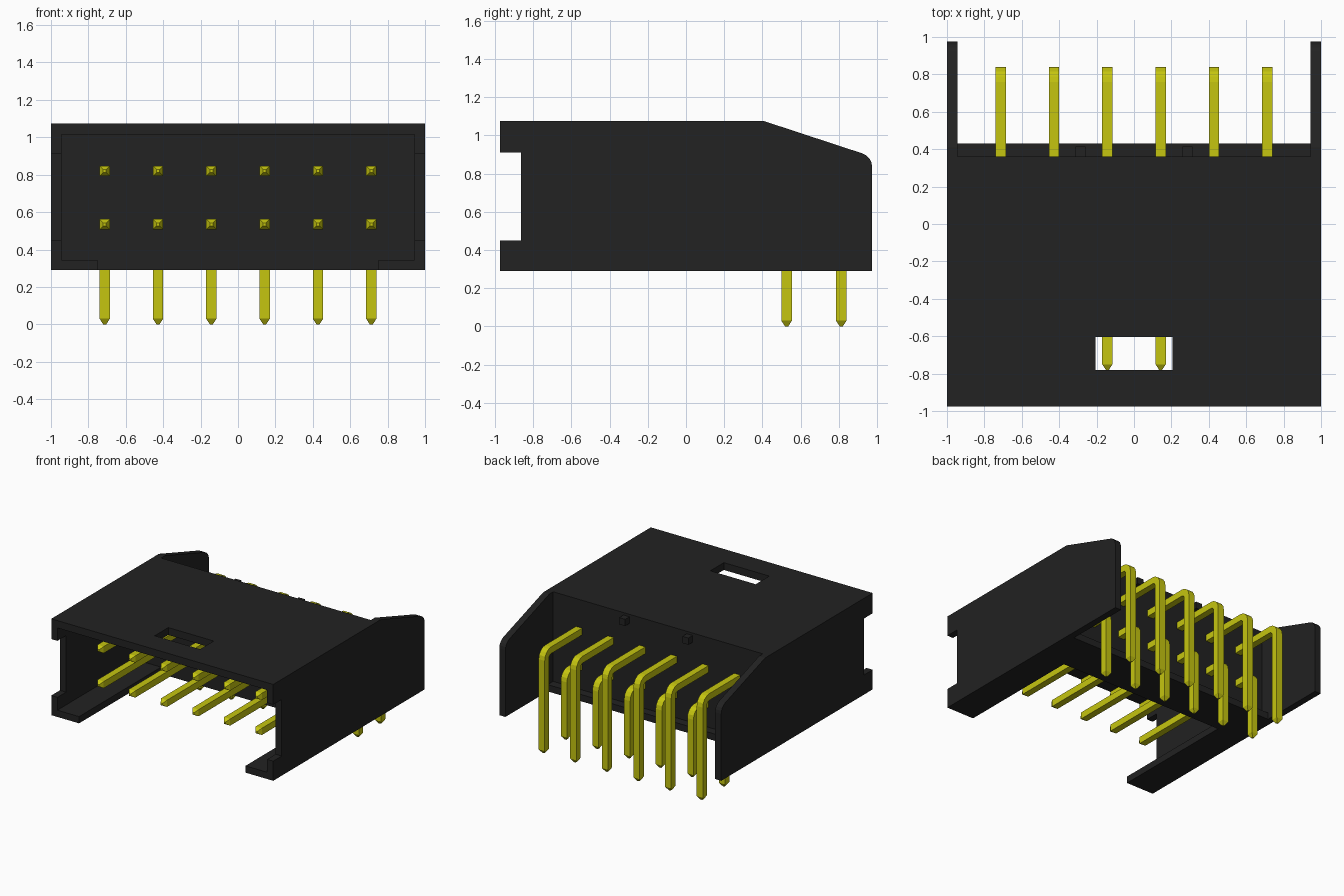
import bpy, bmesh, math
from mathutils import Vector

cube = bpy.data.objects.get("Cube")
if cube:
    bpy.data.objects.remove(cube, do_unlink=True)


def material(name, rgb):
    m = bpy.data.materials.new(name)
    m.use_nodes = True
    m.diffuse_color = (*rgb, 1)
    m.node_tree.nodes["Principled BSDF"].inputs["Base Color"].default_value = (*rgb, 1)
    return m


BLACK = material("black plastic", (0.016, 0.016, 0.016))
GOLD = material("gold contact", (0.56, 0.56, 0.005))


def finish(bm, name, mat):
    bmesh.ops.recalc_face_normals(bm, faces=bm.faces[:])
    me = bpy.data.meshes.new(name)
    bm.to_mesh(me)
    bm.free()
    me.materials.append(mat)
    ob = bpy.data.objects.new(name, me)
    bpy.context.collection.objects.link(ob)
    return ob


def prism(name, loops, place, depth, mat=BLACK):
    """Extrude a 2D outline (first loop) with optional holes along depth."""
    bm = bmesh.new()
    edges = []
    for loop in loops:
        vs = [bm.verts.new(place(a, b)) for a, b in loop]
        edges += [bm.edges.new((v, vs[(i + 1) % len(vs)])) for i, v in enumerate(vs)]
    bmesh.ops.triangle_fill(bm, edges=edges, use_beauty=True, use_dissolve=False)
    ext = bmesh.ops.extrude_face_region(bm, geom=bm.faces[:])
    bmesh.ops.translate(bm, vec=depth,
                        verts=[g for g in ext["geom"] if isinstance(g, bmesh.types.BMVert)])
    return finish(bm, name, mat)


def rect(x0, x1, y0, y1):
    return [(x0, y0), (x1, y0), (x1, y1), (x0, y1)]


def box(name, x0, x1, y0, y1, z0, z1):
    return prism(name, [rect(x0, x1, y0, y1)], lambda a, b: (a, b, z0), (0, 0, z1 - z0))


# Housing dimensions
W, INNER, FRONT, REAR = 1.0, 0.945, -0.975, 0.975
Z0, ZF, ZC, Z1 = 0.29, 0.345, 1.015, 1.075
BLOCK0, BLOCK1 = 0.08, 0.36

# Side walls: front notch, sloped and rounded rear corner
corner = [(REAR - 0.075 + 0.075 * math.cos(t), 0.835 + 0.075 * math.sin(t))
          for t in [math.radians(a) for a in (0, 18, 36, 54, 72)]]
wall = [(FRONT, Z0), (REAR, Z0)] + corner + [
    (0.41, Z1), (FRONT, Z1), (FRONT, 0.91), (-0.865, 0.91), (-0.865, 0.45), (FRONT, 0.45)]
for name, x in (("left_wall", INNER), ("right_wall", -W)):
    prism(name, [wall], lambda a, b: (x, a, b), (W - INNER, 0, 0))

# Top plate with a small window
prism("top_plate", [rect(-INNER, INNER, FRONT, BLOCK1), rect(-0.205, 0.205, -0.78, -0.605)],
      lambda a, b: (a, b, ZC), (0, 0, Z1 - ZC))

# Floor with a wide front slot and a short rear ledge
floor = [(-INNER, FRONT), (-0.75, FRONT), (-0.75, BLOCK0), (0.75, BLOCK0), (0.75, FRONT),
         (INNER, FRONT), (INNER, 0.43), (-INNER, 0.43)]
prism("floor", [floor], lambda a, b: (a, b, Z0), (0, 0, ZF - Z0))

# Block that carries the pins, with two ribs on its back
box("pin_block", -INNER, INNER, BLOCK0, BLOCK1, ZF, ZC)
for i, x in enumerate((-0.285, 0.285)):
    box(f"rear_rib_{i + 1}", x - 0.027, x + 0.027, BLOCK1, 0.415, 1.0, 1.055)


def pin(name, x, zc, yc):
    """Square bar swept along a right-angle bend, with tapered tips."""
    h, r, tip = 0.0275, 0.055, 0.03
    # centre y, centre z, tangent angle below horizontal, half width
    path = [(-0.78, zc, 0, 0.008), (-0.78 + tip, zc, 0, h)]
    for a in (0, 22.5, 45, 67.5, 90):
        t = math.radians(a)
        path.append((yc - r + r * math.sin(t), zc - r + r * math.cos(t), t, h))
    path += [(yc, tip, math.pi / 2, h), (yc, 0, math.pi / 2, 0.008)]
    bm = bmesh.new()
    rings = []
    for y, z, t, s in path:
        c = Vector((x, y, z))
        n = Vector((0, math.sin(t), math.cos(t)))
        u = Vector((1, 0, 0))
        rings.append([bm.verts.new(c + u * s * i + n * s * j)
                      for i, j in ((-1, -1), (1, -1), (1, 1), (-1, 1))])
    for p, q in zip(rings, rings[1:]):
        for k in range(4):
            m = (k + 1) % 4
            bm.faces.new((p[k], p[m], q[m], q[k]))
    bm.faces.new(rings[0])
    bm.faces.new(rings[-1])
    return finish(bm, name, GOLD)


# Two rows of six bent pins
for row, zc, yc in (("upper", 0.82, 0.813), ("lower", 0.535, 0.527)):
    for i in range(6):
        pin(f"{row}_pin_{i + 1}", (i - 2.5) * 0.285, zc, yc)
